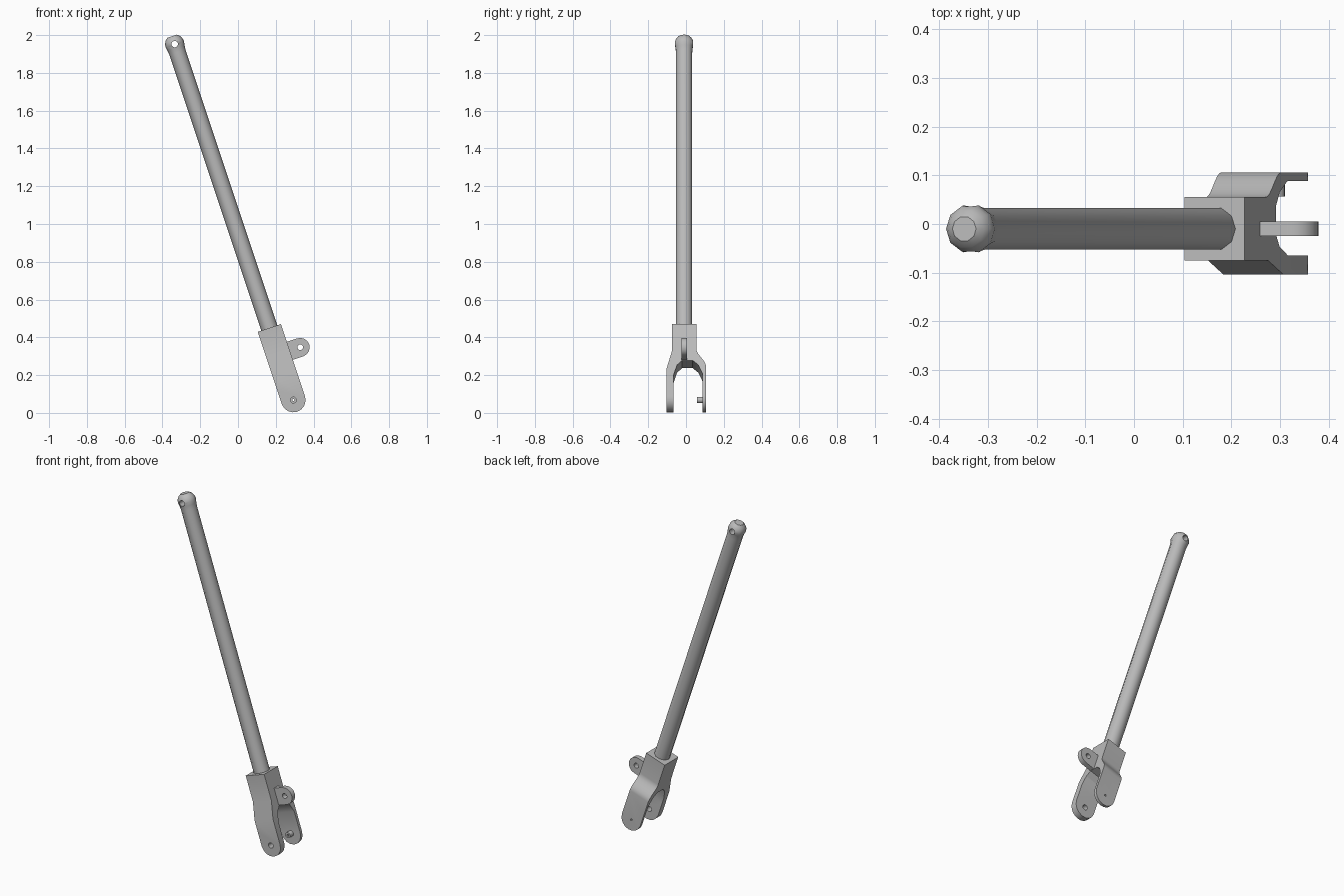
import bpy
import bmesh
from math import sin, cos, pi, radians
from mathutils import Matrix, Vector

if "Cube" in bpy.data.objects:
    bpy.data.objects.remove(bpy.data.objects["Cube"], do_unlink=True)

# Everything is built upright around the fork pin, then leaned over
LEAN = Matrix.Translation((0.293, 0, 0.068)) @ Matrix.Rotation(radians(-18.43), 4, 'Y')
MID = -0.01          # centre plane of rod, block and lug
HALF = 0.065         # half width of the fork

steel = bpy.data.materials.new("grey_steel")
steel.use_nodes = True
steel.diffuse_color = (0.5, 0.5, 0.5, 1)
steel.node_tree.nodes["Principled BSDF"].inputs["Base Color"].default_value = (0.5, 0.5, 0.5, 1)


def add_object(name, bm):
    bmesh.ops.recalc_face_normals(bm, faces=bm.faces)
    mesh = bpy.data.meshes.new(name)
    bm.to_mesh(mesh)
    bm.free()
    mesh.transform(LEAN)
    mesh.materials.append(steel)
    obj = bpy.data.objects.new(name, mesh)
    bpy.context.collection.objects.link(obj)
    return obj


def prism(name, outline, axis, low, high):
    """Extrude an outline of (across, up) points along x or y."""
    bm = bmesh.new()

    def place(p, d):
        return (d, p[0], p[1]) if axis == 'x' else (p[0], d, p[1])
    face = bm.faces.new([bm.verts.new(place(p, low)) for p in outline])
    grown = bmesh.ops.extrude_face_region(bm, geom=[face])["geom"]
    shift = Vector(place((0, 0), high - low))
    bmesh.ops.translate(bm, verts=[v for v in grown if isinstance(v, bmesh.types.BMVert)], vec=shift)
    return add_object(name, bm)


def arc(cx, cz, r, start, end, steps):
    angles = [radians(start + (end - start) * i / steps) for i in range(steps + 1)]
    return [(cx + r * cos(a), cz + r * sin(a)) for a in angles]


def bar(name, cx, cz, r, low, high, sides=16):
    return prism(name, arc(cx, cz, r, 0, 360, sides)[:-1], 'y', low, high)


def boolean(target, cutter, operation='DIFFERENCE'):
    cutter.hide_render = True
    mod = target.modifiers.new("cut", 'BOOLEAN')
    mod.operation = operation
    mod.solver = 'EXACT'
    mod.object = cutter
    bpy.context.view_layer.objects.active = target
    bpy.ops.object.modifier_apply(modifier=mod.name)
    bpy.data.objects.remove(cutter, do_unlink=True)


def smooth(obj, angle):
    bpy.ops.object.select_all(action='DESELECT')
    obj.select_set(True)
    bpy.context.view_layer.objects.active = obj
    bpy.ops.object.shade_smooth_by_angle(angle=radians(angle))


# Fork: block flaring into two arms, with an arch between them
flare = []
for i in range(9):
    t = i / 8
    flare.append((0.106 - 0.051 * (1 - cos(pi * t)) / 2, 0.165 + 0.1 * t))
outside = [(0.106, -0.1)] + flare + [(0.055, 0.402), (-0.075, 0.402),
                                     (-0.075, 0.25), (-0.104, 0.15), (-0.104, -0.1)]
arch = [(-0.065, -0.1), (-0.065, 0.12), (-0.047, 0.175), (-0.02, 0.2),
        (0.035, 0.2), (0.065, 0.175), (0.088, 0.125), (0.088, -0.1)]
fork = prism("fork", outside + arch, 'x', -HALF, HALF)

# Round the arm ends
rounded = arc(0, 0, HALF, 180, 360, 8)
boolean(fork, prism("arm_rounding", [(-0.2, 0.5), (-0.2, 0.08), (-HALF, 0.08)] + rounded
                    + [(HALF, 0.08), (0.2, 0.08), (0.2, 0.5)], 'y', -0.3, 0.3), 'INTERSECT')

# Wide pin hole in the front arm, narrow one in the back arm
boolean(fork, bar("front_pin_hole", 0, 0, 0.016, -0.2, 0))
boolean(fork, bar("back_pin_hole", 0, 0, 0.006, 0.02, 0.2, 10))
smooth(fork, 28)

# Hollow pin boss inside the back arm
boss = bar("pin_boss", 0, 0, 0.017, 0.057, 0.095)
boolean(boss, bar("boss_hole", 0, 0, 0.006, 0, 0.2, 10))
smooth(boss, 30)

# Side lug with a hole
lug = prism("side_lug", [(0.04, 0.203)] + arc(0.123, 0.253, 0.05, -90, 90, 8) + [(0.04, 0.303)],
            'y', MID - 0.015, MID + 0.015)
boolean(lug, bar("lug_hole", 0.123, 0.253, 0.015, -0.1, 0.1))
smooth(lug, 30)

# Rod with a ball end, turned from one profile
SIDES, BALL, TOP = 10, 0.0515, 1.986
profile = [(0.045, 0.39), (0.045, TOP - 0.045)]
profile += [(BALL * cos(radians(a)), TOP + BALL * sin(radians(a))) for a in (-22, 0, 20, 40, 60)]
bm = bmesh.new()
rings = []
for r, z in profile:
    rings.append([bm.verts.new((r * cos(2 * pi * k / SIDES), MID + r * sin(2 * pi * k / SIDES), z))
                  for k in range(SIDES)])
for lower, upper in zip(rings, rings[1:]):
    for k in range(SIDES):
        n = (k + 1) % SIDES
        bm.faces.new((lower[k], lower[n], upper[n], upper[k]))
bm.faces.new(rings[0][::-1])
bm.faces.new(rings[-1])
rod = add_object("ball_ended_rod", bm)
boolean(rod, bar("ball_hole", 0, TOP, 0.017, -0.2, 0.2))
smooth(rod, 40)
